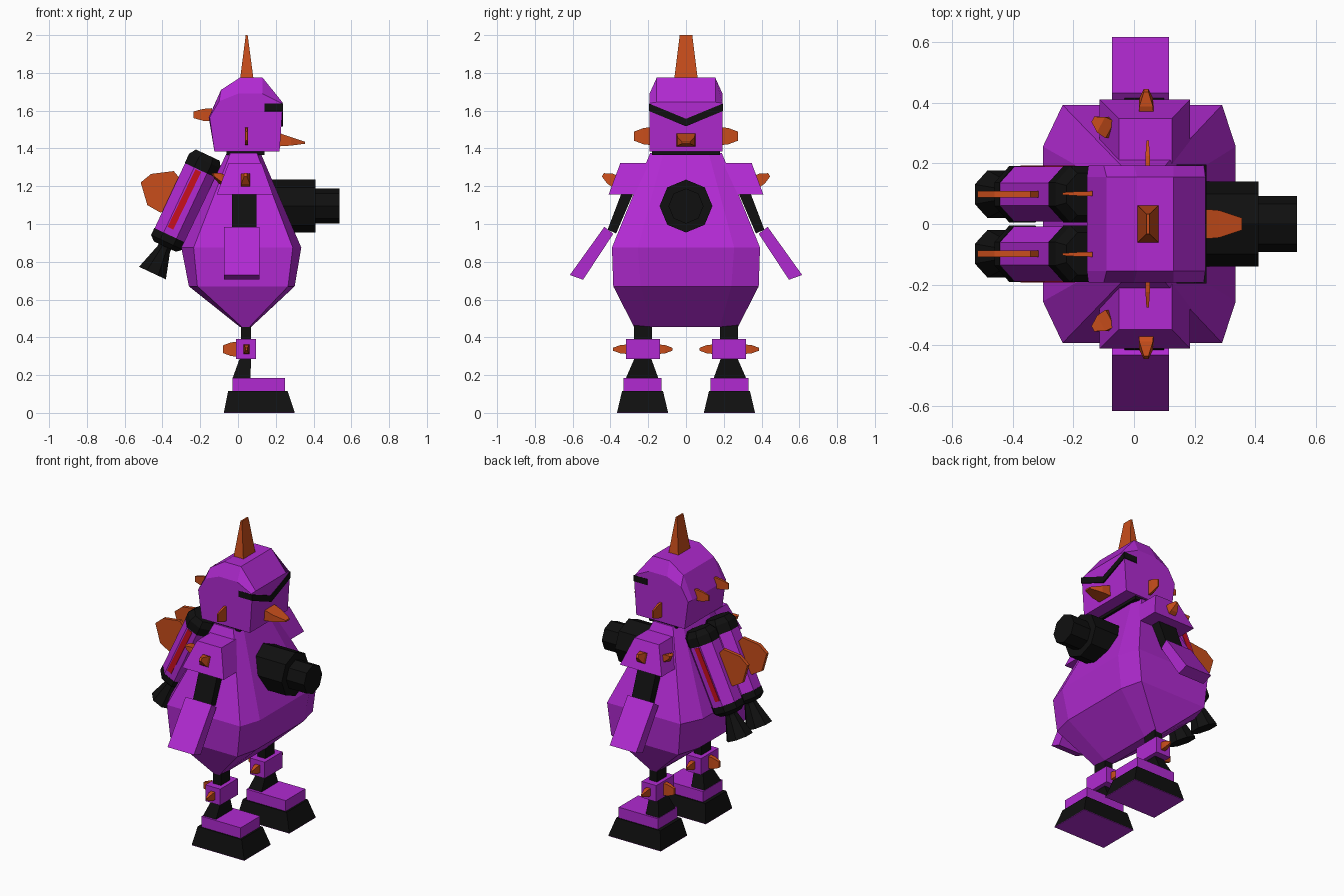
import bpy, bmesh, math
from mathutils import Vector as V

if "Cube" in bpy.data.objects:
    bpy.data.objects.remove(bpy.data.objects["Cube"])


def material(name, col):
    m = bpy.data.materials.new(name)
    m.diffuse_color = (*col, 1)
    m.use_nodes = True
    m.node_tree.nodes["Principled BSDF"].inputs["Base Color"].default_value = m.diffuse_color
    return m


PURPLE = material("purple", (0.44, 0.023, 0.64))
BLACK = material("black", (0.005, 0.005, 0.005))
ORANGE = material("orange", (0.58, 0.075, 0.011))
RED = material("red", (0.58, 0.005, 0.012))


def loft(name, rings, mat, mirror=False):
    """Skin matching point rings, cap both ends, optionally mirror over y."""
    bm = bmesh.new()
    loops = [[bm.verts.new(p) for p in r] for r in rings]
    n = len(loops[0])
    for a, b in zip(loops, loops[1:]):
        for i in range(n):
            j = (i + 1) % n
            bm.faces.new((a[i], a[j], b[j], b[i]))
    bm.faces.new(loops[0])
    bm.faces.new(loops[-1])
    bmesh.ops.recalc_face_normals(bm, faces=bm.faces)
    me = bpy.data.meshes.new(name)
    bm.to_mesh(me)
    bm.free()
    me.materials.append(mat)
    ob = bpy.data.objects.new(name, me)
    bpy.context.collection.objects.link(ob)
    if mirror:
        mod = ob.modifiers.new("mirror", 'MIRROR')
        mod.use_axis = (False, True, False)
        mod.use_mirror_merge = False
    return ob


def rect(x0, x1, y0, y1, z):
    return [(x0, y0, z), (x1, y0, z), (x1, y1, z), (x0, y1, z)]


def box(name, x0, x1, y0, y1, z0, z1, mat, mirror=True):
    return loft(name, [rect(x0, x1, y0, y1, z0), rect(x0, x1, y0, y1, z1)], mat, mirror)


def spike(name, base, tip, u, v, mirror=True, end=0.3):
    """Blunt four-sided thorn from base to tip."""
    base, tip, u, v = V(base), V(tip), V(u), V(v)
    rings = []
    for t, s in ((-0.15, 1), (0.4, 0.9), (1, end)):
        c = base.lerp(tip, t) if t >= 0 else base + (tip - base) * t
        rings.append([c + (u * a + v * b) * s for a, b in ((-1, -1), (1, -1), (1, 1), (-1, 1))])
    return loft(name, rings, ORANGE, mirror)


def tube(name, origin, axis, steps, mat, phase=0, mirror=False):
    """Eight-sided turned part; steps are (distance, radius)."""
    o, d, u = V(origin), V(axis).normalized(), V((0, 1, 0))
    w = d.cross(u)
    ang = [math.radians(phase + 45 * i) for i in range(8)]
    rings = [[o + d * t + (u * math.cos(a) + w * math.sin(a)) * r for a in ang] for t, r in steps]
    return loft(name, rings, mat, mirror)


def slab(name, profile, y0, y1, mat, mirror=True):
    """xz profile extruded along y."""
    return loft(name, [[(x, y, z) for x, z in profile] for y in (y0, y1)], mat, mirror)


# Body: chamfered cross-sections (front x, side-front x, side-back x, back x, end y, side y, z)
rings = []
for xf, xs, xt, xb, ye, ys, z in ((0.07, 0.06, 0.02, 0.01, 0.18, 0.275, 0.455),
                                  (0.30, 0.265, -0.215, -0.26, 0.24, 0.385, 0.67),
                                  (0.335, 0.29, -0.235, -0.30, 0.255, 0.392, 0.875),
                                  (0.12, 0.10, -0.04, -0.06, 0.12, 0.19, 1.375)):
    half = [(xf, ye, z), (xs, ys, z), (xt, ys, z), (xb, ye, z)]
    rings.append(half + [(x, -y, z) for x, y, z in reversed(half)])
loft("body", rings, PURPLE)
box("neck", -0.06, 0.14, -0.18, 0.18, 1.365, 1.395, BLACK, False)

# Head: side profile, lower at the outer edges
full = [(-0.125, 1.385), (-0.155, 1.565), (-0.09, 1.71), (0.01, 1.775),
        (0.13, 1.775), (0.235, 1.645), (0.235, 1.60), (0.22, 1.385)]
outer = [(-0.125, 1.385), (-0.15, 1.565), (-0.10, 1.65), (0.0, 1.69),
         (0.13, 1.69), (0.23, 1.64), (0.235, 1.60), (0.22, 1.385)]
loft("head", [[(x, y, z) for x, z in p] for y, p in
              ((-0.193, outer), (-0.155, full), (0.155, full), (0.193, outer))], PURPLE)

# Visor: V-shaped band
loft("visor", [[(x, y, z + dz) for x, dz in ((0.14, -0.02), (0.239, -0.02), (0.239, 0.02), (0.14, 0.02))]
               for y, z in ((-0.196, 1.618), (0, 1.537), (0.196, 1.618))], BLACK)

# Beak, crest and head thorns
loft("beak", [[(x, -w, z0), (x, w, z0), (x, w, z1), (x, -w, z1)] for x, w, z0, z1 in
              ((0.20, 0.052, 1.41, 1.488), (0.28, 0.045, 1.415, 1.46), (0.355, 0.02, 1.425, 1.435))], ORANGE)
loft("crest", [rect(0.01, 0.083, -0.063, 0.063, 1.76), rect(0.041, 0.051, -0.033, 0.033, 2.0)], ORANGE)
spike("ear", (0.045, 0.19, 1.465), (0.045, 0.275, 1.465), (0.008, 0, 0), (0, 0, 0.048), end=0.5)
spike("head_back_thorn", (-0.15, 0.1, 1.578), (-0.235, 0.1, 1.578), (0, 0.008, 0), (0, 0, 0.035), end=0.5)

# Shoulder plates with thorns
loft("shoulder", [rect(-0.113, 0.185, 0.20, 0.41, 1.155), rect(-0.05, 0.125, 0.19, 0.348, 1.322)], PURPLE, True)
spike("shoulder_thorn", (0.04, 0.375, 1.225), (0.04, 0.44, 1.26), (0.025, 0, 0), (0, -0.016, 0.03))
spike("shoulder_back_thorn", (-0.075, 0.315, 1.23), (-0.132, 0.345, 1.26), (0.015, 0.028, 0), (-0.012, 0, 0.032))


# Arms: yz profile given width in x
def limb(name, profile, x0, x1, mat):
    loft(name, [[(x, y, z) for y, z in profile] for x in (x0, x1)], mat, True)


limb("upper_arm", [(0.335, 1.18), (0.28, 1.16), (0.37, 0.95), (0.415, 0.97)], -0.032, 0.098, BLACK)
limb("forearm", [(0.432, 0.985), (0.385, 0.948), (0.545, 0.705), (0.615, 0.73)], -0.073, 0.115, PURPLE)

# Legs
box("upper_leg", 0.015, 0.07, 0.18, 0.275, 0.37, 0.50, BLACK)
box("knee", -0.01, 0.095, 0.137, 0.318, 0.285, 0.39, PURPLE)
for side, y0, y1 in (("outer", 0.318, 0.387), ("inner", 0.137, 0.072)):
    spike("knee_" + side + "_thorn", (0.045, y0, 0.337), (0.045, y1, 0.337), (0.015, 0, 0), (0, 0, 0.025))
spike("knee_back_thorn", (-0.01, 0.228, 0.337), (-0.08, 0.228, 0.337), (0, 0.015, 0), (0, 0, 0.04), end=0.5)
loft("ankle", [rect(-0.03, 0.065, 0.145, 0.32, 0.18), rect(0.01, 0.07, 0.185, 0.272, 0.29)], BLACK, True)
box("foot_top", -0.03, 0.25, 0.13, 0.33, 0.11, 0.186, PURPLE)
loft("boot", [rect(-0.075, 0.30, 0.095, 0.365, 0.003), rect(-0.052, 0.262, 0.122, 0.338, 0.117)], BLACK, True)
box("sole", -0.075, 0.30, 0.095, 0.365, 0, 0.003, PURPLE)

# Chest cannon
tube("cannon", (0.1, 0, 1.095), (1, 0, 0), [(0, 0.14), (0.31, 0.14), (0.31, 0.093), (0.437, 0.093)], BLACK)

# Back boosters
o, d = (-0.385, 0.098, 0.885), (0.225, 0, 0.48)
tube("booster_shell", o, d, [(0.05, 0.098), (0.45, 0.098)], PURPLE, 22.5, True)
tube("booster_top_cap", o, d, [(0.44, 0.1), (0.495, 0.1), (0.53, 0.075)], BLACK, 22.5, True)
tube("booster_bottom_cap", o, d, [(-0.005, 0.07), (0.02, 0.1), (0.06, 0.1)], BLACK, 22.5, True)
tube("booster_nozzle", o, d, [(-0.16, 0.085), (-0.02, 0.04), (0.02, 0.04)], BLACK, 22.5, True)
slab("booster_stripe", [(-0.373, 0.985), (-0.343, 0.97), (-0.195, 1.275), (-0.225, 1.29)], 0.18, 0.192, RED)
slab("booster_fin", [(-0.29, 1.22), (-0.34, 1.28), (-0.46, 1.265), (-0.515, 1.22), (-0.48, 1.10),
                     (-0.41, 1.06), (-0.36, 1.08)], 0.087, 0.109, ORANGE)
